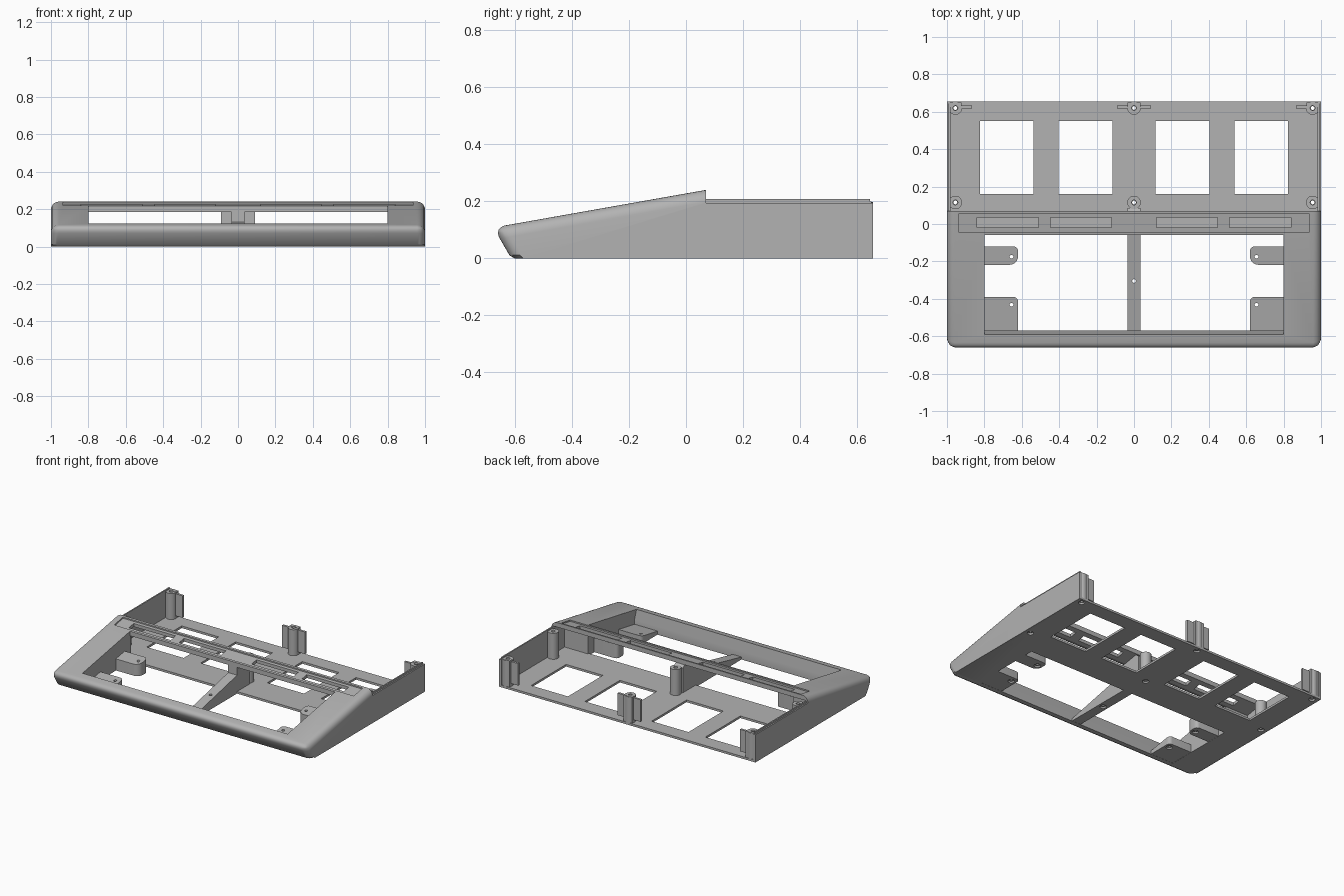
import bpy, bmesh, math
from mathutils import Vector

if "Cube" in bpy.data.objects:
    bpy.data.objects.remove(bpy.data.objects["Cube"])

grey = bpy.data.materials.new("plain_grey")
grey.diffuse_color = (0.45, 0.45, 0.45, 1)
grey.use_nodes = True
grey.node_tree.nodes["Principled BSDF"].inputs["Base Color"].default_value = grey.diffuse_color


def finish(bm, name):
    bmesh.ops.recalc_face_normals(bm, faces=bm.faces)
    me = bpy.data.meshes.new(name)
    bm.to_mesh(me)
    bm.free()
    me.materials.append(grey)
    ob = bpy.data.objects.new(name, me)
    bpy.context.collection.objects.link(ob)
    return ob


def prism_bm(pts, axis, a, b):
    """Extrude a 2D outline: axis 'x' takes (y, z) points, axis 'z' takes (x, y)."""
    bm = bmesh.new()
    place = (lambda p, t: (t, *p)) if axis == 'x' else (lambda p, t: (*p, t))
    lo = [bm.verts.new(place(p, a)) for p in pts]
    hi = [bm.verts.new(place(p, b)) for p in pts]
    bm.faces.new(lo)
    bm.faces.new(hi[::-1])
    for i in range(len(pts)):
        j = (i + 1) % len(pts)
        bm.faces.new((lo[i], lo[j], hi[j], hi[i]))
    return bm


def prism(name, pts, axis, a, b):
    return finish(prism_bm(pts, axis, a, b), name)


def box(name, x0, x1, y0, y1, z0, z1):
    return prism(name, [(x0, y0), (x1, y0), (x1, y1), (x0, y1)], 'z', z0, z1)


def arc(cx, cy, r, a0, a1, n):
    return [(cx + r * math.cos(math.radians(a0 + (a1 - a0) * i / n)),
             cy + r * math.sin(math.radians(a0 + (a1 - a0) * i / n))) for i in range(n + 1)]


def rod(name, x, y, r, z0, z1, n=20):
    return prism(name, arc(x, y, r, 0, 360 - 360 / n, n - 1), 'z', z0, z1)


def rod_y(name, x, z, r, y0, y1, n=14):
    ob = rod(name, 0, 0, r, y0, y1, n)
    for v in ob.data.vertices:
        v.co = Vector((v.co.x + x, v.co.z, v.co.y + z))
    return ob


def cut(ob, cutters):
    for c in cutters:
        c.hide_render = True
        m = ob.modifiers.new("cut", 'BOOLEAN')
        m.operation, m.solver, m.object = 'DIFFERENCE', 'EXACT', c
        bpy.context.view_layer.objects.active = ob
        bpy.ops.object.modifier_apply(modifier=m.name)
        bpy.data.objects.remove(c)


def smooth(ob):
    bpy.ops.object.select_all(action='DESELECT')
    ob.select_set(True)
    bpy.context.view_layer.objects.active = ob
    bpy.ops.object.shade_smooth_by_angle(angle=math.radians(30))


def screw(x, y):
    """Through hole with a wider recess underneath."""
    return [rod("hole", x, y, 0.010, -0.1, 0.4), rod("recess", x, y, 0.021, -0.1, 0.012)]


def top_z(y):
    return 0.24 - 0.1768 * (0.07 - y)


# Case: wedge front and low rear walls in one body, rounded nose and corners
P, F = (-0.6755, 0.1082), (0.07, 0.24)
bm = prism_bm([(-0.613, 0), P, F, (0.07, 0.195), (0.655, 0.195), (0.655, 0)], 'x', -1, 1)


def is_round(e):
    mid = (e.verts[0].co + e.verts[1].co) / 2
    nose = [abs(v.co.y - P[0]) < 1e-4 for v in e.verts]
    return any(nose) and mid.z > 0.03


bmesh.ops.bevel(bm, geom=[e for e in bm.edges if is_round(e)], offset=0.042,
                offset_type='OFFSET', segments=6, profile=0.5, affect='EDGES')
bmesh.ops.bevel(bm, geom=[e for e in bm.edges if all(v.co.z < 1e-5 for v in e.verts)],
                offset=0.012, offset_type='OFFSET', segments=1, profile=0.5, affect='EDGES')
case = finish(bm, "case")

posts = [(x, y) for x in (-0.955, 0, 0.955) for y in (0.115, 0.62)]
cutters = [
    # rear tray under the bar and open at the back
    prism("tray", [(-0.05, 0.015), (-0.05, 0.187), (0.07, 0.208), (0.07, 0.4),
                   (0.8, 0.4), (0.8, 0.015)], 'x', -0.982, 0.982),
    # front opening through top and bottom
    prism("opening", [(-0.57, -0.1), (-0.57, 0.06), (-0.59, 0.118), (-0.59, 0.4),
                      (-0.06, 0.4), (-0.06, -0.1)], 'x', -0.8, 0.8),
    box("passage", -0.8, 0.8, -0.1, 0.0, 0.015, 0.185),
    # shallow groove along the bar
    prism("groove", [(-0.045, top_z(-0.045) - 0.009), (0.055, top_z(0.055) - 0.009),
                     (0.055, 0.3), (-0.045, 0.3)], 'x', -0.935, 0.935),
]
for s in (-1, 1):
    for c in (0.2825, 0.675):  # slots in the bar
        cutters.append(box("slot", s * c - 0.1635, s * c + 0.1635, -0.018, 0.036, 0.1, 0.4))
    for c in (0.26, 0.68):  # floor windows
        cutters.append(box("window", s * c - 0.144, s * c + 0.144, 0.16, 0.55, -0.1, 0.1))
for p in posts:
    cutters += screw(*p)
cut(case, cutters)
smooth(case)

# Raised lips inside the rear side walls
for s in (-1, 1):
    box("side_lip", *sorted((s * 0.982, s * 0.991)), 0.07, 0.645, 0.18, 0.208)

# Screw posts
for x, y in posts:
    post = rod("screw_post", x, y, 0.036, 0.013, 0.198, 28)
    cut(post, [rod("hole", x, y, 0.013, -0.1, 0.4)])
    smooth(post)


# Rear connector plates, each with two wings and a spine
def wing(x0, x1):
    ob = box("connector_wing", x0, x1, 0.618, 0.634, 0.035, 0.19)
    xm = x0 + (x1 - x0) * (0.7 if x0 + x1 > 0 and x0 < 0.5 or x0 < -0.5 else 0.3)
    cut(ob, [rod_y("hole", xm, z, 0.012, 0.5, 0.7) for z in (0.07, 0.155)])


wing(-0.09, -0.03)
wing(0.03, 0.09)
wing(-0.925, -0.865)
wing(0.865, 0.925)
for x in (-0.955, 0, 0.955):
    spine = box("connector_spine", x - 0.034, x + 0.034, 0.625, 0.65, 0.013, 0.2)
    cut(spine, [rod("hole", x, 0.62, 0.013, -0.1, 0.4)])

# Centre rib: wedge strip rising to a support below the bar
rib = prism("centre_rib", [(-0.58, 0.001), (-0.58, 0.016), (-0.06, 0.13), (-0.06, 0.186),
                           (0.06, 0.207), (0.085, 0.19), (0.085, 0.001)], 'x', -0.035, 0.035)
cut(rib, screw(0, -0.305))

# Corner mounting brackets, mirrored left and right
for s in (-1, 1):
    rear = [(0.81, -0.12), (0.81, -0.218)] + arc(0.665, -0.173, 0.045, 270, 180, 6) \
        + arc(0.645, -0.145, 0.025, 180, 90, 4)
    front = [(0.81, -0.39), (0.81, -0.58), (0.62, -0.58)] + arc(0.645, -0.415, 0.025, 180, 90, 5)
    for name, pts, y, z in (("rear_bracket", rear, -0.175, 0.09),
                            ("front_bracket", front, -0.432, 0.05)):
        ob = prism(name, [(s * px, py) for px, py in pts], 'z', 0.001, z)
        for v in ob.data.vertices:  # tops tilt with the case
            if v.co.z > 0.02:
                v.co.z += 0.1768 * (v.co.y - y)
        cut(ob, screw(s * 0.655, y))
        smooth(ob)
